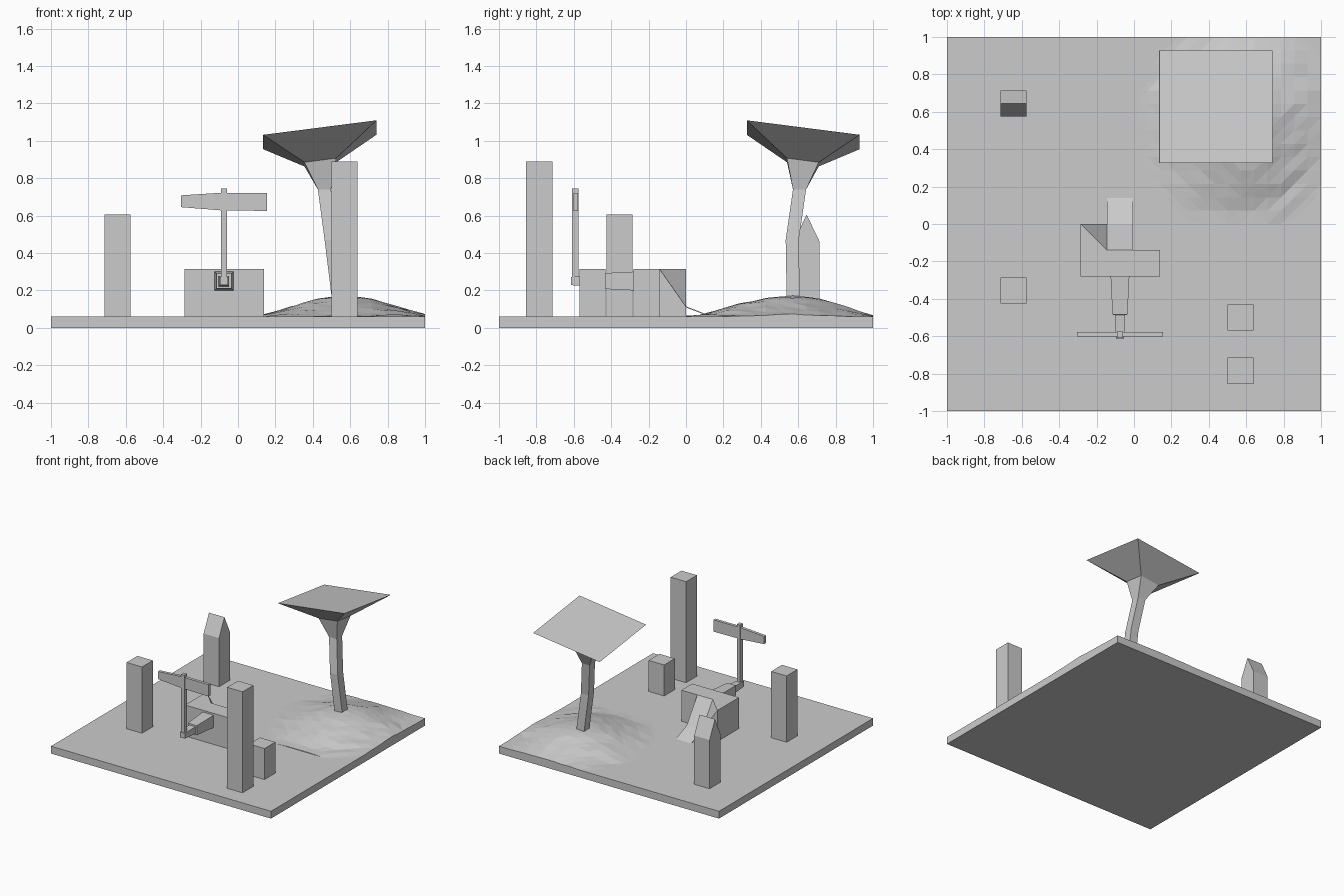
import bpy, bmesh, math, random

random.seed(4)
cube = bpy.data.objects.get("Cube")
if cube:
    bpy.data.objects.remove(cube, do_unlink=True)

grey = bpy.data.materials.new("plain_grey")
grey.use_nodes = True
colour = (0.6, 0.6, 0.6, 1)
grey.diffuse_color = colour
grey.node_tree.nodes["Principled BSDF"].inputs["Base Color"].default_value = colour


def finish(name, bm, solid=True):
    if solid:
        bmesh.ops.recalc_face_normals(bm, faces=bm.faces)
    mesh = bpy.data.meshes.new(name)
    bm.to_mesh(mesh)
    bm.free()
    mesh.materials.append(grey)
    obj = bpy.data.objects.new(name, mesh)
    bpy.context.collection.objects.link(obj)
    return obj


def loft(name, rings):
    """Skin a list of equal-length point rings and cap both ends."""
    bm = bmesh.new()
    loops = [[bm.verts.new(p) for p in ring] for ring in rings]
    n = len(loops[0])
    for a, b in zip(loops, loops[1:]):
        for i in range(n):
            j = (i + 1) % n
            bm.faces.new((a[i], a[j], b[j], b[i]))
    bm.faces.new(loops[0][::-1])
    bm.faces.new(loops[-1])
    return finish(name, bm)


def rect_z(x0, x1, y0, y1, z, tilt=0):
    """Horizontal rectangle, optionally tilted up toward +x and -y."""
    cx, cy = (x0 + x1) / 2, (y0 + y1) / 2
    return [(x, y, z + tilt * (x - cx) - tilt * (y - cy))
            for x, y in ((x0, y0), (x1, y0), (x1, y1), (x0, y1))]


def rect_y(cx, cz, half, y):
    return [(cx + sx * half, y, cz + sz * half)
            for sx, sz in ((-1, -1), (1, -1), (1, 1), (-1, 1))]


def box(name, x0, x1, y0, y1, z0, z1):
    return loft(name, [rect_z(x0, x1, y0, y1, z) for z in (z0, z1)])


# Ground slab and square posts
TOP = 0.06
box("ground", -1, 1, -1, 1, 0, TOP)
for name, x, y, height in (("left_tall_post", 0.57, -0.785, 0.89),
                           ("left_short_post", 0.57, -0.5, 0.315),
                           ("right_post", -0.645, -0.355, 0.605)):
    box(name, x - 0.07, x + 0.07, y - 0.07, y + 0.07, TOP, height)

# Post with a gabled top
gable = [(0.575, TOP), (0.715, TOP), (0.715, 0.46), (0.645, 0.605), (0.575, 0.46)]
loft("gabled_post", [[(x, y, z) for y, z in gable] for x in (-0.715, -0.575)])

# Central block with a corner wing whose inner corner is sliced off
box("central_block", -0.285, 0.14, -0.28, -0.14, TOP, 0.315)
bm = bmesh.new()
bmesh.ops.create_cube(bm, size=1)
for v in bm.verts:
    v.co = (-0.215 + v.co.x * 0.14, -0.07 + v.co.y * 0.14,
            0.315 if v.co.z > 0 else TOP)
bmesh.ops.triangulate(bm, faces=[f for f in bm.faces if f.normal.z > 0.9])
corner = max((v for v in bm.verts if v.co.z > 0.2), key=lambda v: v.co.x + v.co.y)
top_edge = [e for e in corner.link_edges
            if all(v.co.z > 0.2 for v in e.verts) and len(corner.link_edges) > 3
            and abs(e.verts[0].co.x - e.verts[1].co.x) > 0.1
            and abs(e.verts[0].co.y - e.verts[1].co.y) > 0.1]
if top_edge:
    bmesh.ops.rotate_edges(bm, edges=top_edge)
corner.co.z = 0.115
finish("corner_wing", bm)

# Thin bent ramp behind the block
ramp = [(-0.14, 0.315), (0, 0.115), (0.14, TOP)]
thick = ramp + [(y, z - 0.006) for y, z in reversed(ramp)]
loft("ramp", [[(x, y, z) for y, z in thick] for x in (-0.145, -0.005)])

# Stepped arm reaching forward from the block
loft("arm", [rect_y(-0.075, 0.25, h, y) for h, y in
             ((0.05, -0.28), (0.04, -0.485), (0.028, -0.486), (0.022, -0.615))])

# Upright mast and tapered crossbar
box("mast", -0.09, -0.06, -0.61, -0.575, 0.25, 0.745)
bar = [(-0.305, 0.645), (-0.09, 0.628), (0.155, 0.625),
       (0.155, 0.722), (-0.09, 0.722), (-0.305, 0.708)]
loft("crossbar", [[(x, y, z) for x, z in bar] for y in (-0.602, -0.578)])

# Faceted mound, with a skirt sunk into the slab
PROFILE = [(0, 0.172), (0.1, 0.163), (0.15, 0.155), (0.28, 0.115),
           (0.43, 0.07), (0.54, 0.059), (2, 0.055)]


def mound_height(x, y):
    dy = y - 0.57
    r = math.hypot(x - 0.57, dy * (0.85 if dy < 0 else 1))
    for (r0, z0), (r1, z1) in zip(PROFILE, PROFILE[1:]):
        if r <= r1:
            return z0 + (z1 - z0) * (r - r0) / (r1 - r0)
    return PROFILE[-1][1]


bm = bmesh.new()
bmesh.ops.create_grid(bm, x_segments=14, y_segments=14, size=0.5)
for v in bm.verts:
    x, y = v.co.x + 0.5, v.co.y + 0.5
    z = mound_height(x, y)
    if 0.065 < z < 0.15:
        z += random.uniform(-0.005, 0.005)
    v.co = (x, y, z)
rim = [e for e in bm.edges if e.is_boundary]
skirt = bmesh.ops.extrude_edge_only(bm, edges=rim)["geom"]
for v in skirt:
    if isinstance(v, bmesh.types.BMVert):
        v.co.z = 0.045
bmesh.ops.triangulate(bm, faces=bm.faces)
bmesh.ops.recalc_face_normals(bm, faces=bm.faces)
if sum(f.normal.z for f in bm.faces) < 0:
    bmesh.ops.reverse_faces(bm, faces=bm.faces)
finish("mound", bm, solid=False)

# Leaning tree: bent square trunk, flared neck and tilted canopy
loft("tree_trunk", [rect_z(x, x + 0.07, y, y + 0.07, z) for x, y, z in
                    ((0.51, 0.54, 0.05), (0.5, 0.538, 0.17), (0.463, 0.533, 0.47),
                     (0.427, 0.572, 0.74))])
neck = rect_z(0.355, 0.525, 0.54, 0.71, 0.885, 0.13)
loft("tree_neck", [rect_z(0.427, 0.497, 0.572, 0.642, 0.74), neck])
loft("tree_canopy", [neck, rect_z(0.135, 0.74, 0.325, 0.928, 1.032, 0.128)])
